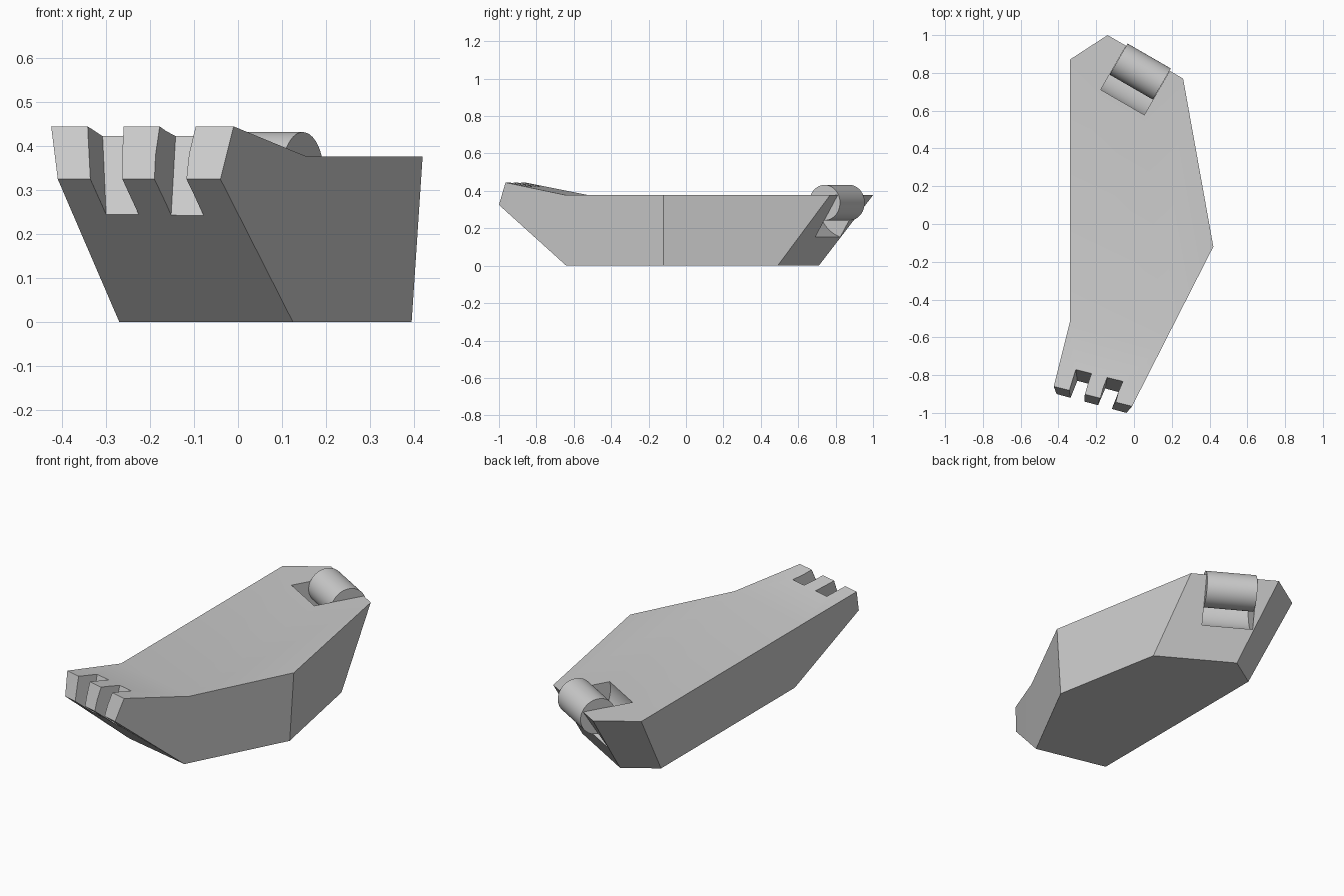
import bpy, bmesh, math
from mathutils import Vector

cube = bpy.data.objects.get("Cube")
if cube:
    bpy.data.objects.remove(cube, do_unlink=True)

grey = bpy.data.materials.new("light_grey")
grey.use_nodes = True
COLOUR = (0.6, 0.6, 0.6, 1)
grey.diffuse_color = COLOUR
grey.node_tree.nodes["Principled BSDF"].inputs["Base Color"].default_value = COLOUR


def make_object(name, verts, faces):
    mesh = bpy.data.meshes.new(name)
    mesh.from_pydata([tuple(v) for v in verts], [], faces)
    bm = bmesh.new()
    bm.from_mesh(mesh)
    bmesh.ops.recalc_face_normals(bm, faces=bm.faces)
    bm.to_mesh(mesh)
    bm.free()
    obj = bpy.data.objects.new(name, mesh)
    bpy.context.collection.objects.link(obj)
    mesh.materials.append(grey)
    return obj


def make_cylinder(name, radius, length):
    # Lies along the slanted rear edge of the body
    bpy.ops.mesh.primitive_cylinder_add(
        vertices=64, radius=radius, depth=length, location=(0.033, 0.807, 0.337),
        rotation=(0, math.pi / 2, -math.pi / 6))
    obj = bpy.context.object
    obj.name = name
    obj.data.materials.append(grey)
    return obj


def activate(obj):
    bpy.ops.object.select_all(action="DESELECT")
    obj.select_set(True)
    bpy.context.view_layer.objects.active = obj


def cut(target, cutter):
    cutter.hide_render = True
    mod = target.modifiers.new("cut", "BOOLEAN")
    mod.operation = "DIFFERENCE"
    mod.solver = "EXACT"
    mod.object = cutter
    activate(target)
    bpy.ops.object.modifier_apply(modifier=mod.name)
    bpy.data.objects.remove(cutter, do_unlink=True)


# Body: two six-sided outlines joined by sloping sides, plus a raised front tip
TOP, TIP = 0.377, 0.445
upper = [(-0.34, 0.87), (-0.14, 1.0), (0.26, 0.77), (0.42, -0.12), (0.155, -0.64), (-0.34, -0.52)]
lower = [(-0.27, 0.60), (-0.10, 0.71), (0.28, 0.49), (0.395, -0.12), (0.125, -0.64), (-0.27, -0.55)]
tip_top = [Vector((-0.425, -0.86, TIP)), Vector((-0.01, -0.965, TIP))]
tip_low = [Vector((-0.41, -0.90, 0.325)), Vector((-0.04, -1.0, 0.325))]
verts = [(x, y, TOP) for x, y in upper] + [(x, y, 0) for x, y in lower] + tip_top + tip_low
TL, TR, BL, BR = range(12, 16)
faces = [tuple(range(6)), tuple(range(6, 12))]
faces += [(i, (i + 1) % 6, (i + 1) % 6 + 6, i + 6) for i in (0, 1, 2, 3, 5)]
faces += [(5, 4, TR, TL), (TL, TR, BR, BL), (BL, BR, 10, 11), (4, 10, BR, TR), (5, TL, BL, 11)]
body = make_object("body", verts, faces)

# Two slots leave three teeth on the tip
inward_top = Vector((0.034, 0.11, -0.023))
inward_low = Vector((0.036, 0.09, -0.08))
BOX = [(0, 1, 3, 2), (4, 5, 7, 6), (0, 1, 5, 4), (2, 3, 7, 6), (0, 2, 6, 4), (1, 3, 7, 5)]
for start in (0.2, 0.6):
    corners = []
    for across in (start, start + 0.2):
        for depth in (-0.5, 1):
            high = tip_top[0].lerp(tip_top[1], across) + inward_top * depth
            low = tip_low[0].lerp(tip_low[1], across) + inward_low * depth
            for rise in (-0.4, 1.4):
                corners.append(low + (high - low) * rise)
    cut(body, make_object("slot_cutter", corners, BOX))

# Round pocket around the hinge
cut(body, make_cylinder("pocket_cutter", 0.192, 0.266))

# Hinge roller
roller = make_cylinder("hinge_roller", 0.095, 0.264)

for obj in (body, roller):
    activate(obj)
    bpy.ops.object.shade_smooth_by_angle(angle=math.radians(12))
